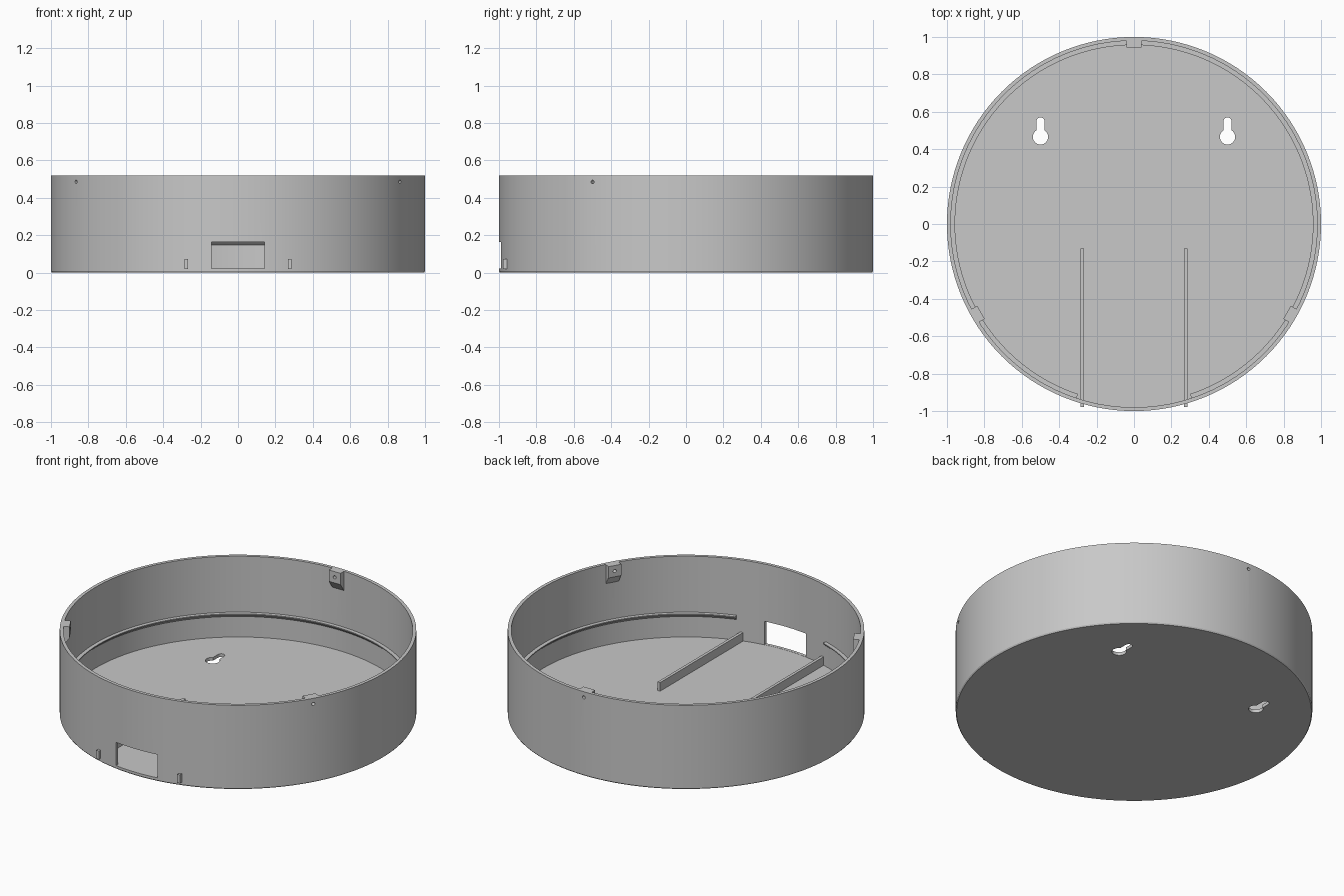
import bpy, bmesh
from math import sin, cos, pi, radians, asin
from mathutils import Matrix

if "Cube" in bpy.data.objects:
    bpy.data.objects.remove(bpy.data.objects["Cube"], do_unlink=True)

HEIGHT, INNER, FLOOR = 0.52, 0.98, 0.02
SEGMENTS = 128

grey = bpy.data.materials.new("plain grey")
grey.use_nodes = True
colour = (0.58, 0.58, 0.58, 1)
grey.diffuse_color = colour
grey.node_tree.nodes["Principled BSDF"].inputs["Base Color"].default_value = colour


def finish(name, bm):
    bmesh.ops.recalc_face_normals(bm, faces=bm.faces)
    mesh = bpy.data.meshes.new(name)
    bm.to_mesh(mesh)
    bm.free()
    mesh.materials.append(grey)
    obj = bpy.data.objects.new(name, mesh)
    bpy.context.collection.objects.link(obj)
    return obj


def prism(name, outline, depth, matrix=Matrix()):
    """Extrude a flat outline along its own z, then place it."""
    bm = bmesh.new()
    low = [bm.verts.new(matrix @ Matrix.Translation((u, v, 0)).translation) for u, v in outline]
    high = [bm.verts.new(matrix @ Matrix.Translation((u, v, depth)).translation) for u, v in outline]
    bm.faces.new(low)
    bm.faces.new(high)
    n = len(low)
    for i in range(n):
        j = (i + 1) % n
        bm.faces.new((low[i], low[j], high[j], high[i]))
    return finish(name, bm)


def box(name, x0, x1, y0, y1, z0, z1):
    outline = [(x0, y0), (x1, y0), (x1, y1), (x0, y1)]
    return prism(name, outline, z1 - z0, Matrix.Translation((0, 0, z0)))


def lathe(name, profile, start, end, steps, full):
    """Sweep an (r, z) profile about z; full turns get disc caps, arcs get end caps."""
    bm = bmesh.new()
    count = steps if full else steps + 1
    rings = []
    for i in range(count):
        a = start + (end - start) * i / steps
        rings.append([bm.verts.new((r * cos(a), r * sin(a), z)) for r, z in profile])
    m = len(profile)
    for i in range(steps):
        a, b = rings[i], rings[(i + 1) % count]
        for k in range(m - 1 if full else m):
            q = (k + 1) % m
            bm.faces.new((a[k], b[k], b[q], a[q]))
    if full:
        bm.faces.new([ring[0] for ring in rings])
        bm.faces.new([ring[-1] for ring in rings])
    else:
        bm.faces.new(rings[0])
        bm.faces.new(rings[-1])
    return finish(name, bm)


def cut(target, cutters):
    bpy.context.view_layer.objects.active = target
    for cutter in cutters:
        mod = target.modifiers.new("cut", 'BOOLEAN')
        mod.operation = 'DIFFERENCE'
        mod.solver = 'EXACT'
        mod.object = cutter
        bpy.ops.object.modifier_apply(modifier=mod.name)


def arc(cx, cy, r, a0, a1, n):
    return [(cx + r * cos(a0 + (a1 - a0) * i / n), cy + r * sin(a0 + (a1 - a0) * i / n))
            for i in range(n + 1)]


# Round open housing with a small chamfer under its edge
housing = lathe("housing", [(0.995, 0), (1, 0.008), (1, HEIGHT), (INNER, HEIGHT), (INNER, FLOOR)],
                0, 2 * pi, SEGMENTS, True)

# Inner ledge with a sloped underside, open at the front
gap = asin(0.3 / 0.957)
ledge = lathe("inner_ledge", [(0.986, 0.142), (INNER, 0.147), (0.957, 0.168), (0.957, 0.174), (0.986, 0.174)],
              -pi / 2 + gap, 1.5 * pi - gap, 112, False)
parts = [housing, ledge]

# Keyhole slots in the floor, port opening in the front wall
cutters = []
neck = asin(0.021 / 0.041)
for side in (-1, 1):
    x = side * 0.5
    outline = arc(x, 0.466, 0.041, pi / 2 + neck, 2.5 * pi - neck, 24) + arc(x, 0.549, 0.021, 0, pi, 12)
    cutters.append(prism("keyhole_cutter", outline, 0.2, Matrix.Translation((0, 0, -0.1))))
cutters.append(box("port_cutter", -0.142, 0.142, -1.1, -0.9, FLOOR + 0.001, 0.165))

# Three screw tabs under the rim, each drilled through with the wall
tab_shape = [(0.945, HEIGHT), (0.945, 0.45), (INNER, 0.4), (0.984, 0.4), (0.984, HEIGHT)]
for label, degrees in (("back", 90), ("right", 210), ("left", 330)):
    turn = Matrix.Rotation(radians(degrees), 4, 'Z')
    upright = turn @ Matrix.Rotation(pi / 2, 4, 'X') @ Matrix.Translation((0, 0, -0.04))
    tab = prism(label + "_screw_tab", tab_shape, 0.08, upright)
    along = turn @ Matrix.Translation((0.9, 0, 0.485)) @ Matrix.Rotation(pi / 2, 4, 'Y')
    drill = prism("drill_cutter", arc(0, 0, 0.01, 0, 2 * pi * 15 / 16, 15), 0.2, along)
    cut(tab, [drill])
    cutters.append(drill)
    parts.append(tab)

cut(housing, cutters)
for cutter in cutters:
    bpy.data.objects.remove(cutter, do_unlink=True)

# Pair of floor rails whose ends poke through the front wall
for label, x in (("right", -0.277), ("left", 0.277)):
    parts.append(box(label + "_floor_rail", x - 0.009, x + 0.009, -0.978, -0.13, FLOOR, 0.073))

# Smooth the curved walls, keep hard edges
bpy.ops.object.select_all(action='DESELECT')
for part in parts:
    part.select_set(True)
bpy.context.view_layer.objects.active = housing
bpy.ops.object.shade_smooth_by_angle(angle=radians(25))
